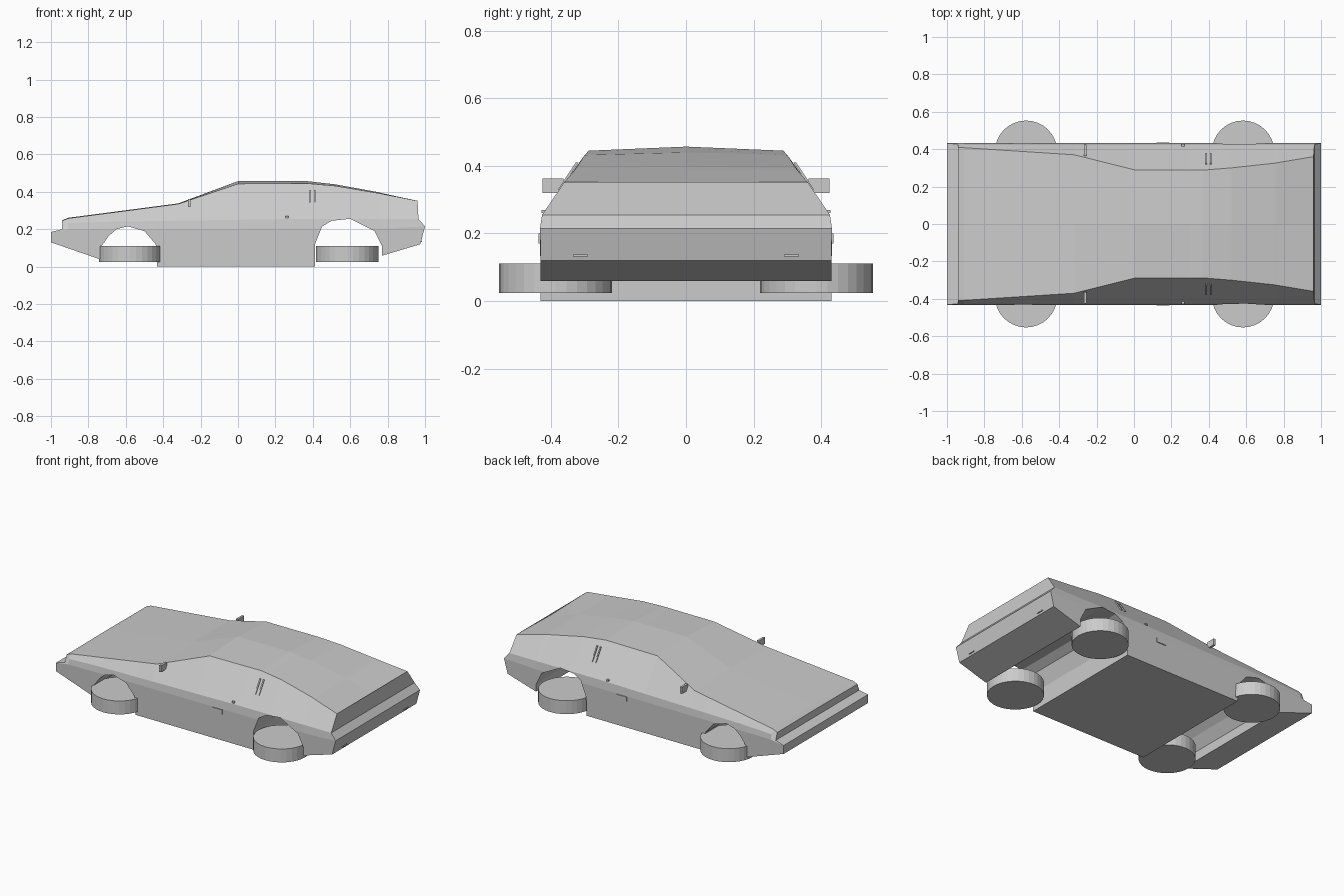
import bpy, bmesh, math
from mathutils import Vector

if "Cube" in bpy.data.objects:
    bpy.data.objects.remove(bpy.data.objects["Cube"])


def interp(curve, x):
    """Piecewise linear lookup; returns all values after the x column."""
    if x <= curve[0][0]:
        return curve[0][1:]
    for a, b in zip(curve, curve[1:]):
        if x <= b[0]:
            t = (x - a[0]) / (b[0] - a[0])
            return tuple(p + (q - p) * t for p, q in zip(a[1:], b[1:]))
    return curve[-1][1:]


def make(name, verts, faces):
    me = bpy.data.meshes.new(name)
    me.from_pydata(verts, [], faces)
    bm = bmesh.new()
    bm.from_mesh(me)
    bmesh.ops.recalc_face_normals(bm, faces=bm.faces)
    bm.to_mesh(me)
    bm.free()
    ob = bpy.data.objects.new(name, me)
    bpy.context.collection.objects.link(ob)
    return ob


def prism(name, profile, y0, y1):
    """Extrude an xz profile along y."""
    n = len(profile)
    verts = [(x, y, z) for y in (y0, y1) for x, z in profile]
    faces = [list(range(n)), list(range(n, 2 * n))]
    faces += [(i, (i + 1) % n, (i + 1) % n + n, i + n) for i in range(n)]
    return make(name, verts, faces)


def box(name, lo, hi):
    return prism(name, [(lo[0], lo[2]), (hi[0], lo[2]), (hi[0], hi[2]), (lo[0], hi[2])], lo[1], hi[1])


# Longitudinal curves of the body
roof = [(-.94, .247, .41, .245), (-.91, .261, .408, .258), (-.32, .338, .37, .335),
        (0, .457, .29, .443), (.37, .457, .288, .445), (.52, .44, .30, .432),
        (.75, .398, .325, .393), (.96, .343, .36, .352)]   # centre z, edge y, edge z
belt = [(-.94, .20), (-.91, .232), (-.69, .24), (.3, .255), (.965, .255)]
waist = [(-1, .185), (-.9, .20), (.9, .205), (1, .215)]
sill = [(-1, .13), (-.74, .04), (-.425, 0), (.41, 0), (.775, .06), (.975, .12)]
W = .432


def ring(x, xs=None):
    """Body section at x; xs optionally moves belt, waist and sill points along x."""
    xb, xw, xl = xs or (x, x, x)
    zc, ye, ze = interp(roof, x)
    half = [(x, ye, ze), (xb, .426, interp(belt, xb)[0]),
            (xw, W, interp(waist, xw)[0]), (xl, W - .002, interp(sill, xl)[0])]
    mirrored = [(a, -b, c) for a, b, c in reversed(half)]
    return [(x, 0, zc)] + half + [(xl, 0, half[-1][2])] + mirrored


# Body shell lofted from nose to tail
rings = [ring(-.94, (-.94, -1, -1))]
rings += [ring(x) for x in (-.91, -.74, -.69, -.425, -.32, 0, .3, .37, .41, .52, .75, .775)]
rings += [ring(.96, (.965, 1, .975))]
N = 10
verts = [p for r in rings for p in r]
faces = [(k * N + i, k * N + (i + 1) % N, (k + 1) * N + (i + 1) % N, (k + 1) * N + i)
         for k in range(len(rings) - 1) for i in range(N)]
for base in (0, (len(rings) - 1) * N):
    for cap in ((0, 1, 9), (1, 2, 8, 9), (2, 3, 7, 8), (3, 4, 6, 7), (4, 5, 6)):
        faces.append([base + i for i in cap])
body = make("car_body", verts, faces)

# Wheel bays cut right through the body
front_arch = [(-.74, -.1), (-.737, .10), (-.69, .165), (-.65, .20), (-.59, .216),
              (-.50, .19), (-.44, .12), (-.425, -.1)]
rear_arch = [(.41, -.1), (.412, .12), (.45, .215), (.50, .245), (.60, .256),
             (.73, .19), (.77, .11), (.775, -.1)]
for arch in (front_arch, rear_arch):
    cutter = prism("arch_cutter", arch, -.7, .7)
    cutter.hide_render = True
    mod = body.modifiers.new("arch", 'BOOLEAN')
    mod.operation, mod.solver, mod.object = 'DIFFERENCE', 'EXACT', cutter
    bpy.context.view_layer.objects.active = body
    bpy.ops.object.modifier_apply(modifier=mod.name)
    bpy.data.objects.remove(cutter)

# Hover wheels lying flat
for end, x in (("front", -.577), ("rear", .583)):
    for side, s in (("right", -1), ("left", 1)):
        bpy.ops.mesh.primitive_cylinder_add(vertices=32, radius=.167, depth=.087,
                                            location=(x, s * .386, .068))
        bpy.context.object.name = f"{end}_{side}_wheel"

# Side details, one set per side
for side, s in (("right", -1), ("left", 1)):
    box(side + "_mirror", (-.268, s * .363, .32), (-.254, s * .424, .362))
    box(side + "_door_handle", (.12, s * .42, .17), (.19, s * .437, .20))
    box(side + "_door_lock", (.255, s * .41, .26), (.27, s * .428, .27))
    box(side + "_tail_mark", (.97, s * .29, .132), (.985, s * .335, .138))
    # Thin trim strips lying on the pillar slope
    for x in (.385, .41):
        pts = [(x + dx, s * (y + o), z) for o in (-.004, .004)
               for dx, y, z in ((-.004, .322, .41), (.004, .322, .41), (.004, .375, .33), (-.004, .375, .33))]
        make(side + "_pillar_trim", pts, [(0, 1, 2, 3), (4, 5, 6, 7), (0, 1, 5, 4),
                                          (1, 2, 6, 5), (2, 3, 7, 6), (3, 0, 4, 7)])
